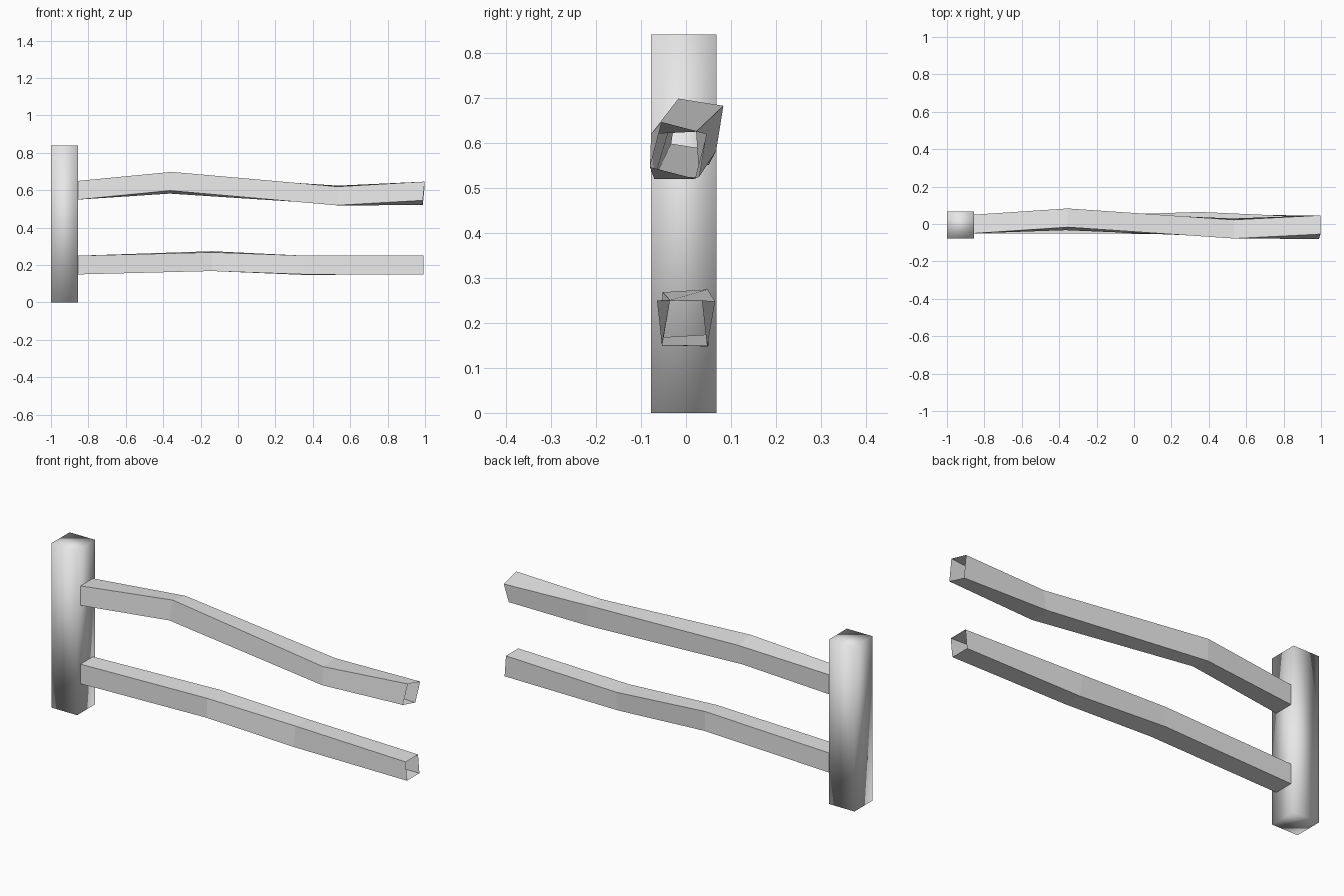
import bpy, bmesh

# Remove the default cube only
cube = bpy.data.objects.get("Cube")
if cube:
    bpy.data.objects.remove(cube, do_unlink=True)

grey = bpy.data.materials.new("plain grey")
grey.use_nodes = True
grey.diffuse_color = (0.8, 0.8, 0.8, 1)
grey.node_tree.nodes["Principled BSDF"].inputs["Base Color"].default_value = (0.8, 0.8, 0.8, 1)


def finish(name, bm, smooth):
    mesh = bpy.data.meshes.new(name)
    bmesh.ops.recalc_face_normals(bm, faces=bm.faces)
    for f in bm.faces:
        f.smooth = smooth
    bm.to_mesh(mesh)
    bm.free()
    mesh.materials.append(grey)
    obj = bpy.data.objects.new(name, mesh)
    bpy.context.collection.objects.link(obj)
    return obj


def rail(name, stations, half=0.05):
    """Open square tube through stations of (x, y, z, slope, lean, end skew)."""
    bm = bmesh.new()
    rings = []
    for x, y, z, slope, lean, skew in stations:
        rings.append([bm.verts.new((x + b * half * skew,
                                    y + half * (a + b * lean),
                                    z + half * (b + a * slope)))
                      for a, b in ((-1, -1), (1, -1), (1, 1), (-1, 1))])
    for r, s in zip(rings, rings[1:]):
        for i in range(4):
            j = (i + 1) % 4
            bm.faces.new((r[i], r[j], s[j], s[i]))
    return finish(name, bm, False)


# Upright post: a box with softened shading across all its faces
bm = bmesh.new()
bmesh.ops.create_cube(bm, size=1)
bmesh.ops.scale(bm, vec=(0.145, 0.146, 0.84), verts=bm.verts)
bmesh.ops.translate(bm, vec=(-0.9275, -0.005, 0.42), verts=bm.verts)
finish("post", bm, True)

# Two crooked, slightly twisted rails reaching out from the post
rail("upper_rail", [
    (-0.855, 0, 0.6, 0, 0, 0),
    (-0.36, 0.025, 0.64, -0.16, 0.16, 0.1),
    (0.53, -0.024, 0.572, 0.05, -0.07, 0.1),
    (0.993, -0.017, 0.583, -0.26, 0.26, 0.1),
])
rail("lower_rail", [
    (-0.855, 0, 0.2, 0, 0, 0),
    (-0.14, -0.002, 0.221, 0.06, 0, 0),
    (0.35, 0.006, 0.199, -0.03, 0.17, 0),
    (0.993, -0.009, 0.2, 0, -0.11, 0),
])
